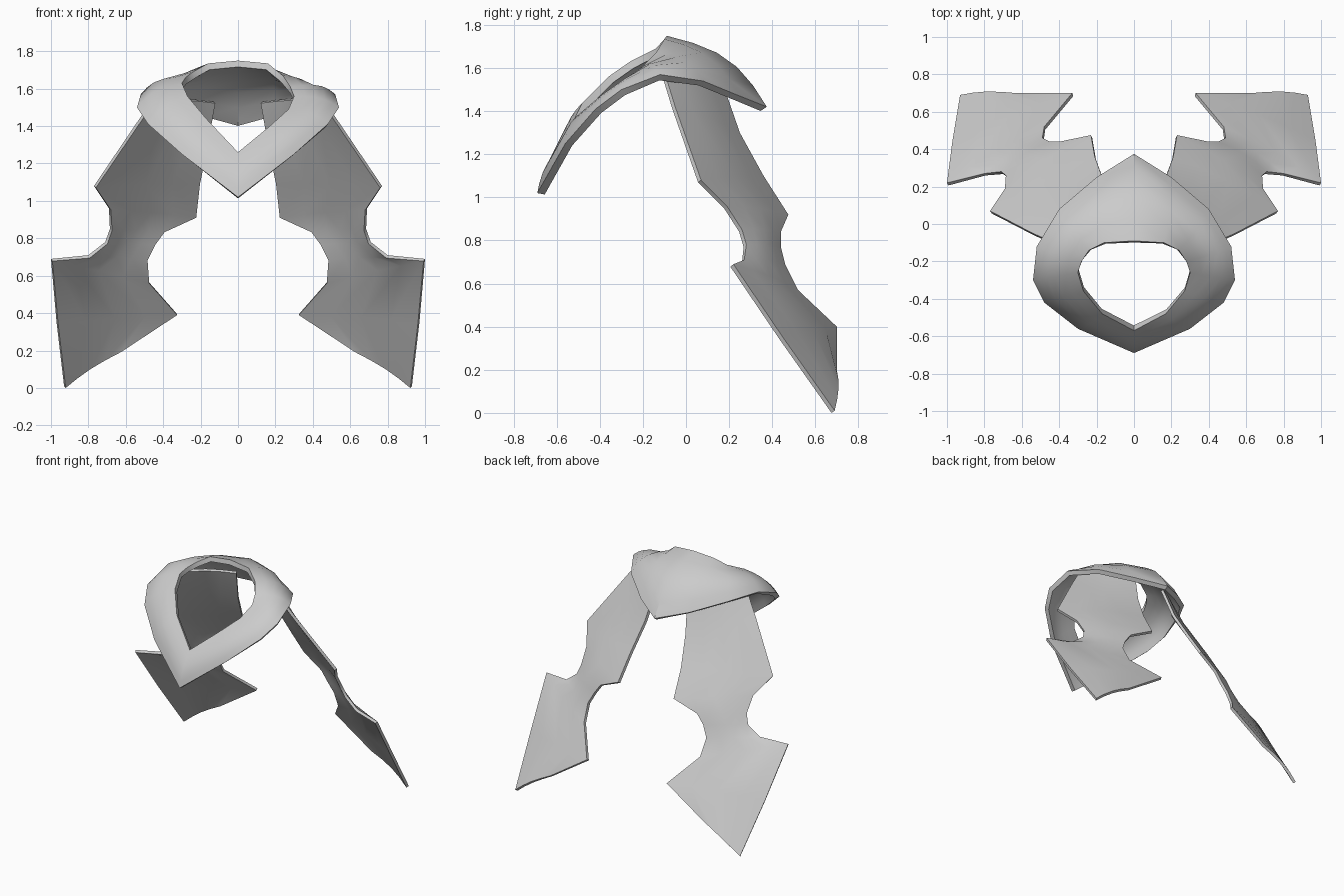
import bpy
from math import sin, pi
from mathutils import Vector

cube = bpy.data.objects.get("Cube")
if cube:
    bpy.data.objects.remove(cube, do_unlink=True)

grey = bpy.data.materials.new("plain grey")
grey.use_nodes = True
grey.diffuse_color = (0.6, 0.6, 0.6, 1)
grey.node_tree.nodes["Principled BSDF"].inputs["Base Color"].default_value = (0.6, 0.6, 0.6, 1)


def sheet(name, rows, thickness, closed=False):
    """Skin a grid of points and give it thickness on its inner side."""
    n, w = len(rows), len(rows[0])
    faces = []
    for i in range(n if closed else n - 1):
        k = (i + 1) % n
        for j in range(w - 1):
            faces.append((i * w + j, i * w + j + 1, k * w + j + 1, k * w + j))
    mesh = bpy.data.meshes.new(name)
    mesh.from_pydata([p for r in rows for p in r], [], faces)
    mesh.materials.append(grey)
    obj = bpy.data.objects.new(name, mesh)
    bpy.context.collection.objects.link(obj)
    bpy.ops.object.select_all(action='DESELECT')
    obj.select_set(True)
    bpy.context.view_layer.objects.active = obj
    # Faces point away from the model's middle
    up = sum((f.normal.dot(f.center - Vector((0, 0, 0.2))) for f in mesh.polygons))
    if up < 0:
        mesh.flip_normals()
    solid = obj.modifiers.new("thickness", 'SOLIDIFY')
    solid.thickness = thickness
    solid.offset = -1
    bpy.ops.object.modifier_apply(modifier=solid.name)
    bpy.ops.object.shade_smooth_by_angle(angle=0.7)
    return obj


def span(a, b, steps, bulge):
    """Points from a to b, arched along the bulge vector."""
    return [a.lerp(b, t / steps) + bulge * sin(pi * t / steps) for t in range(steps + 1)]


# Collar: outer rim, inner rim and arch height, from back tip to front tip
collar = [
    ((0, .375, 1.42), (0, -.09, 1.75), .075),
    ((.2, .25, 1.47), (.16, -.1, 1.735), .06),
    ((.4, .08, 1.54), (.24, -.14, 1.67), .05),
    ((.52, -.12, 1.57), (.28, -.2, 1.61), .04),
    ((.54, -.3, 1.5), (.3, -.26, 1.56), .03),
    ((.48, -.42, 1.41), (.27, -.36, 1.49), .03),
    ((.3, -.56, 1.25), (.17, -.48, 1.4), .03),
    ((0, -.69, 1.02), (0, -.57, 1.26), .025),
]
centre = Vector((0, -.2, 1.2))


def collar_row(entry, side, lift):
    outer, inner = (Vector((p[0] * side, p[1], p[2])) for p in entry[:2])
    inner.z += lift
    out = ((outer + inner) / 2 - centre).normalized()
    return span(outer, inner, 5, out * entry[2])


left_half = [collar_row(e, 1, 0) for e in collar]
# The right half stands a little taller along its inner rim
lifts = (.0, .0, .02, .05, .07, .07, .04)
right_half = [collar_row(collar[i], -1, lifts[i]) for i in range(6, 0, -1)]
sheet("collar", left_half + right_half, 0.035, closed=True)

# Hanging bands: outer and inner edge, from the collar down to the pointed end
band = [
    ((.45, -.09, 1.55), (.13, .17, 1.53)),
    ((.54, -.05, 1.42), (.17, .25, 1.3)),
    ((.77, .07, 1.08), (.21, .36, 1.1)),
    ((.69, .19, .96), (.23, .475, .92)),
    ((.685, .26, .85), (.4, .44, .84)),
    ((.71, .28, .78), (.45, .44, .77)),
    ((.8, .27, .71), (.49, .46, .69)),
    ((1, .22, .69), (.48, .52, .57)),
    ((.97, .45, .35), (.33, .7, .4)),
    ((.93, .69, .01), (.63, .7, .2)),
]
for name, side in (("left_band", 1), ("right_band", -1)):
    bulge = Vector((side, 1, .6)).normalized() * .02
    rows = [span(Vector((a[0] * side, *a[1:])), Vector((b[0] * side, *b[1:])), 4, bulge)
            for a, b in band]
    sheet(name, rows, 0.02)
